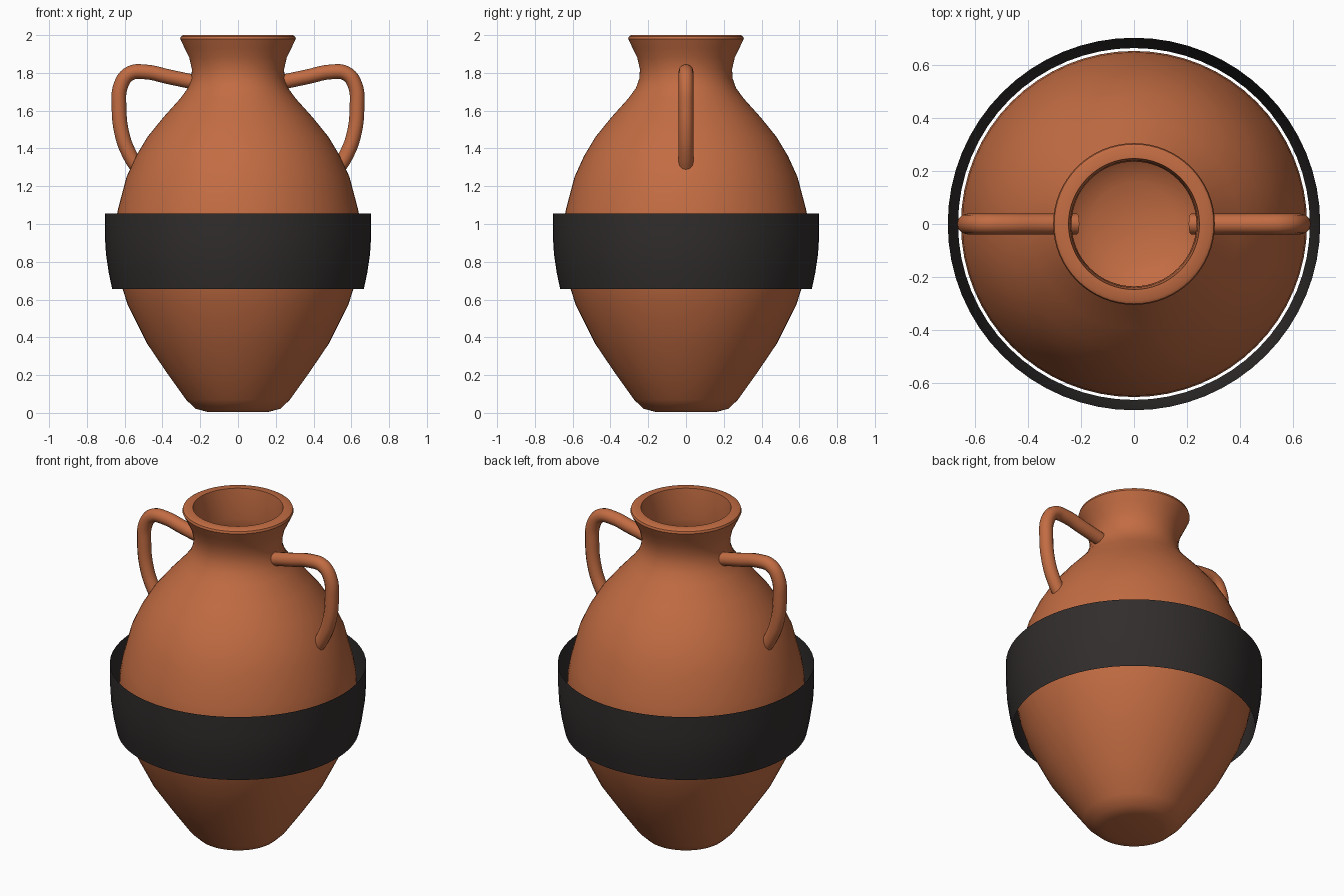
import bpy, bmesh, math

if "Cube" in bpy.data.objects:
    bpy.data.objects.remove(bpy.data.objects["Cube"])


def material(name, color):
    m = bpy.data.materials.new(name)
    m.diffuse_color = (*color, 1)
    m.use_nodes = True
    m.node_tree.nodes["Principled BSDF"].inputs["Base Color"].default_value = m.diffuse_color
    return m


def lathe(name, profile, mat, steps=64, sharp=40):
    """Spin an (r, z) profile around the z axis."""
    bm = bmesh.new()
    verts = [bm.verts.new((r, 0, z)) for r, z in profile]
    edges = [bm.edges.new(pair) for pair in zip(verts, verts[1:])]
    bmesh.ops.spin(bm, geom=verts + edges, cent=(0, 0, 0), axis=(0, 0, 1),
                   angle=math.tau, steps=steps)
    bmesh.ops.remove_doubles(bm, verts=bm.verts, dist=1e-4)
    bmesh.ops.recalc_face_normals(bm, faces=bm.faces)
    me = bpy.data.meshes.new(name)
    bm.to_mesh(me)
    bm.free()
    me.materials.append(mat)
    ob = bpy.data.objects.new(name, me)
    bpy.context.collection.objects.link(ob)
    select(ob)
    bpy.ops.object.shade_smooth_by_angle(angle=math.radians(sharp))
    return ob


def select(ob):
    bpy.ops.object.select_all(action='DESELECT')
    ob.select_set(True)
    bpy.context.view_layer.objects.active = ob


def tube(name, points, radius, mat):
    """Round bar along a path, turned into a mesh."""
    cu = bpy.data.curves.new(name, 'CURVE')
    cu.dimensions = '3D'
    cu.bevel_depth = radius
    cu.bevel_resolution = 4
    cu.use_fill_caps = True
    cu.resolution_u = 5
    sp = cu.splines.new('BEZIER')
    sp.bezier_points.add(len(points) - 1)
    for bp, p in zip(sp.bezier_points, points):
        bp.co = p
        bp.handle_left_type = bp.handle_right_type = 'AUTO'
    cu.materials.append(mat)
    ob = bpy.data.objects.new(name, cu)
    bpy.context.collection.objects.link(ob)
    select(ob)
    bpy.ops.object.convert(target='MESH')
    bpy.ops.object.shade_smooth_by_angle(angle=math.radians(40))


clay = material("terracotta", (0.54, 0.15, 0.055))
glaze = material("black_glaze", (0.03, 0.026, 0.025))

# Vase body: outside, flared lip, then the hollow inside
outer = [(0, 0.005), (0.16, 0.005), (0.225, 0.022), (0.275, 0.07), (0.375, 0.21),
         (0.48, 0.365), (0.585, 0.575), (0.625, 0.70), (0.65, 0.82),
         (0.655, 0.90), (0.65, 1.0), (0.635, 1.08), (0.59, 1.25), (0.54, 1.36),
         (0.48, 1.46), (0.395, 1.565), (0.305, 1.665), (0.265, 1.72),
         (0.247, 1.77), (0.244, 1.82), (0.258, 1.88), (0.282, 1.93),
         (0.306, 1.98), (0.302, 1.993), (0.29, 2.0)]
inner = [(0.248, 2.0), (0.24, 1.93), (0.236, 1.82), (0.24, 1.76), (0.29, 1.64),
         (0.46, 1.44), (0.57, 1.24), (0.63, 0.92), (0.56, 0.58), (0.455, 0.37),
         (0.26, 0.10), (0.16, 0.04), (0, 0.03)]
lathe("vase_body", outer + inner, clay)

# Dark painted band: a thin open sleeve around the belly
lathe("belly_band", [(0.666, 0.655), (0.684, 0.74), (0.699, 0.84),
                     (0.705, 0.94), (0.705, 1.055)], glaze)

# Pair of handles from neck to shoulder
path = [(0.215, 1.747), (0.37, 1.78), (0.49, 1.805), (0.572, 1.797), (0.618, 1.74),
        (0.63, 1.62), (0.61, 1.46), (0.57, 1.36), (0.53, 1.295)]
for side, s in (("left", -1), ("right", 1)):
    tube(side + "_handle", [(s * x, 0, z) for x, z in path], 0.039, clay)
